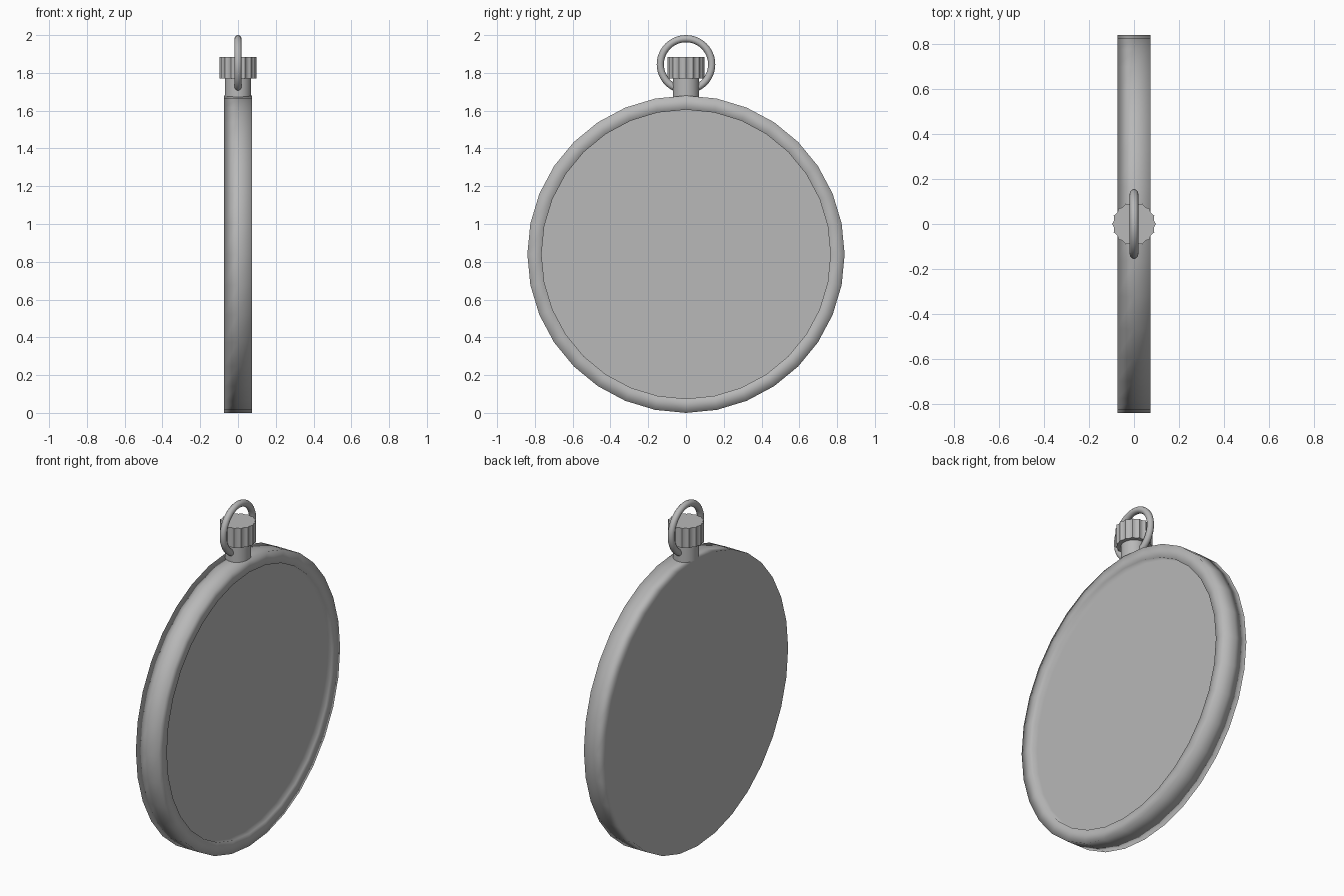
import bpy, bmesh, math

if "Cube" in bpy.data.objects:
    bpy.data.objects.remove(bpy.data.objects["Cube"])

steel = bpy.data.materials.new("grey_metal")
steel.diffuse_color = (0.48, 0.48, 0.48, 1)
steel.use_nodes = True
steel.node_tree.nodes["Principled BSDF"].inputs["Base Color"].default_value = steel.diffuse_color


def finish(name, bm, angle=40):
    bmesh.ops.remove_doubles(bm, verts=bm.verts, dist=1e-5)
    bmesh.ops.recalc_face_normals(bm, faces=bm.faces)
    mesh = bpy.data.meshes.new(name)
    bm.to_mesh(mesh)
    bm.free()
    mesh.materials.append(steel)
    ob = bpy.data.objects.new(name, mesh)
    bpy.context.collection.objects.link(ob)
    bpy.ops.object.select_all(action='DESELECT')
    ob.select_set(True)
    bpy.context.view_layer.objects.active = ob
    bpy.ops.object.shade_smooth_by_angle(angle=math.radians(angle))
    return ob


def stack(name, sections, n, point, angle=40):
    """Join rings of points into a closed, capped body."""
    bm = bmesh.new()
    rings = [[bm.verts.new(point(s, i)) for i in range(n)] for s in sections]
    for a, b in zip(rings, rings[1:]):
        for i in range(n):
            j = (i + 1) % n
            bm.faces.new((a[i], a[j], b[j], b[i]))
    bm.faces.new(rings[0])
    bm.faces.new(rings[-1])
    return finish(name, bm, angle)


# Round case: axis along x, straight rim, shallow dish open towards +x
def case_point(s, i):
    x, r = s
    a = 2 * math.pi * i / 32
    return (x, r * math.sin(a), 0.84 + r * math.cos(a))


case = stack("watch_case", [(-0.074, 0.84), (0, 0.84), (0.074, 0.84),
                            (0.074, 0.765), (0.03, 0.765)], 32, case_point, 180)
# Let the large faces dominate the smooth shading
wn = case.modifiers.new("weighted", 'WEIGHTED_NORMAL')
wn.mode = 'FACE_AREA'
wn.weight = 100
wn.keep_sharp = False


# Neck between case and crown
def neck_point(s, i):
    z, r = s
    a = 2 * math.pi * i / 32
    return (r * math.cos(a), r * math.sin(a), z)


stack("neck", [(1.66, 0.07), (1.79, 0.07)], 32, neck_point)


# Fluted winding crown
def crown_point(s, i):
    z, r = s
    a = 2 * math.pi * i / 64
    rr = r - 0.008 * abs(math.sin(8 * a))
    return (rr * math.cos(a), rr * math.sin(a), z)


stack("winding_crown", [(1.77, 0.098), (1.885, 0.098)], 64, crown_point, 50)

# Bow ring around the crown
bm = bmesh.new()
N, M, R, T = 48, 12, 0.136, 0.019
ring = []
for i in range(N):
    a = 2 * math.pi * i / N
    row = []
    for k in range(M):
        b = 2 * math.pi * k / M
        r = R + T * math.cos(b)
        row.append(bm.verts.new((T * math.sin(b), r * math.sin(a), 1.845 + r * math.cos(a))))
    ring.append(row)
for i in range(N):
    p, q = ring[i], ring[(i + 1) % N]
    for k in range(M):
        l = (k + 1) % M
        bm.faces.new((p[k], p[l], q[l], q[k]))
finish("bow_ring", bm)
